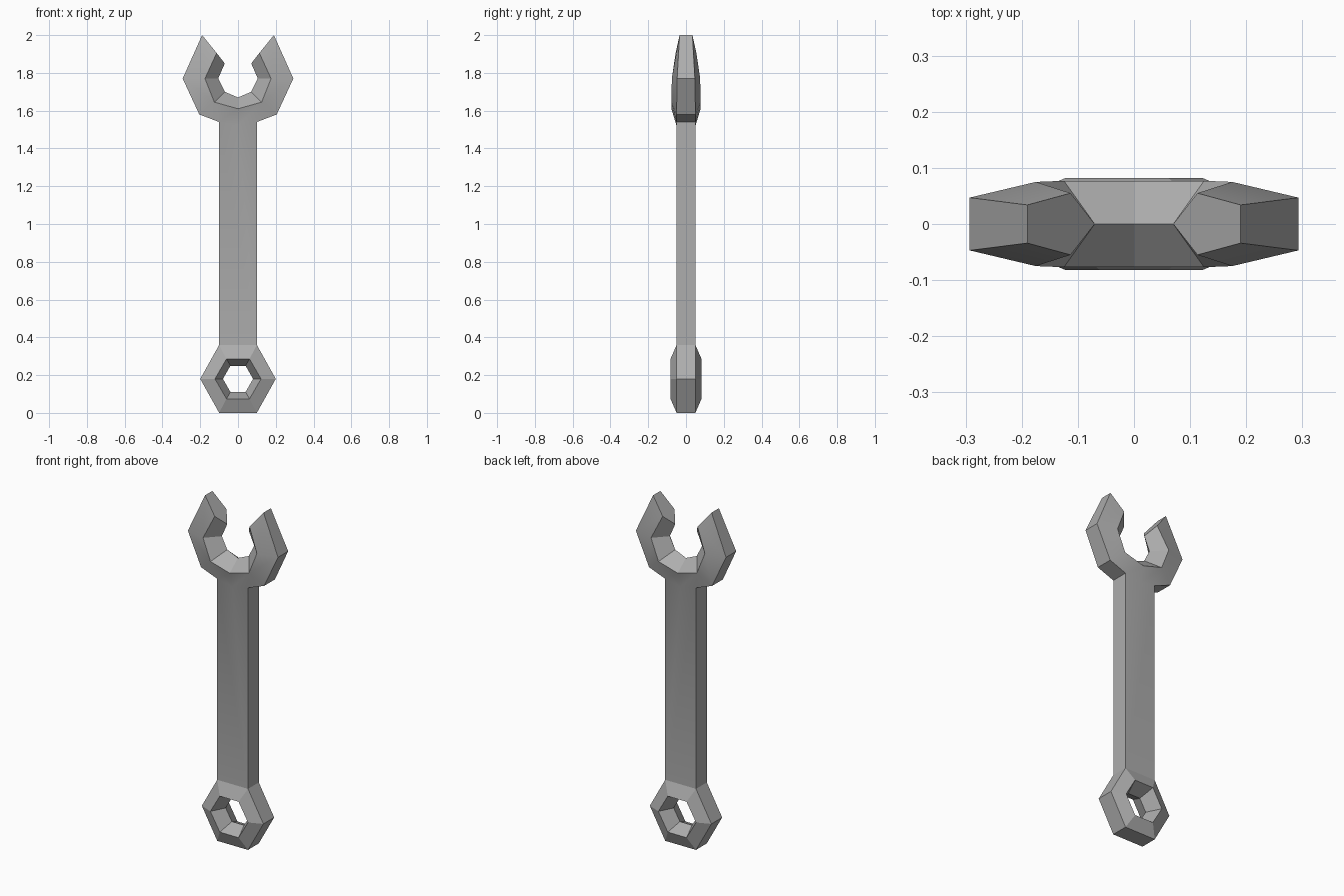
import bpy, bmesh
from math import cos, sin, pi, radians
from mathutils import Vector

cube = bpy.data.objects.get("Cube")
if cube:
    bpy.data.objects.remove(cube)

steel = bpy.data.materials.new("steel_grey")
steel.use_nodes = True
colour = (0.42, 0.42, 0.42, 1)
steel.diffuse_color = colour
steel.node_tree.nodes["Principled BSDF"].inputs["Base Color"].default_value = colour

HALF_W, HALF_T = 0.1, 0.05          # handle half width and half thickness
RING_Z, RING_R = 0.18, 0.2
bm = bmesh.new()


def face(points):
    bm.faces.new([bm.verts.new(p) for p in points])


def section(outer, ridge, inner, outer_y, ridge_y):
    """Five-point section: outer wall, two ridges and a sharp inner edge."""
    (ox, oz), (rx, rz), (ix, iz) = outer, ridge, inner
    return [Vector(p) for p in ((ox, -outer_y, oz), (rx, -ridge_y, rz), (ix, 0, iz),
                                (rx, ridge_y, rz), (ox, outer_y, oz))]


def mirrored(s):
    return [Vector((-p.x, p.y, p.z)) for p in s]


def join(a, b, wall=True):
    for i in range(5 if wall else 4):
        j = (i + 1) % 5
        face([a[i], a[j], b[j], b[i]])


# Box-end ring: six sections, with the top wall left open for the handle
ring = []
for k in range(6):
    c, s = cos(k * pi / 3), sin(k * pi / 3)
    pts = [(r * c, RING_Z + r * s * f) for r, f in ((RING_R, 1.035), (0.122, 1), (0.08, 1))]
    ring.append(section(*pts, HALF_T, 0.082))
for k in range(6):
    join(ring[k], ring[(k + 1) % 6], wall=(k != 1))

# Open jaw: sections from the tip down to the throat, mirrored
tip = section((0.19, 2.0), (0.113, 1.905), (0.07, 1.85), 0.034, 0.055)
side = section((0.293, 1.77), (0.175, 1.77), (0.105, 1.77), 0.047, 0.075)
heel = section((0.205, 1.58), (0.125, 1.645), (0.07, 1.70), 0.05, 0.077)
throat = section((0, 1.52), (0, 1.61), (0, 1.67), HALF_T, 0.077)
for flip in (list, mirrored):
    t, s, h, m = (flip(x) for x in (tip, side, heel, throat))
    face(t)
    join(t, s)
    join(s, h)
    for i in (1, 2):
        face([h[i], h[i + 1], m[i + 1], m[i]])
    sx = HALF_W if h[0].x > 0 else -HALF_W
    front, back = Vector((sx, -HALF_T, 1.54)), Vector((sx, HALF_T, 1.54))
    face([h[0], h[1], m[1], m[0], front])
    face([h[4], h[3], m[3], m[4], back])
    face([h[0], front, back, h[4]])
    # Handle side
    low = ring[1] if sx > 0 else ring[2]
    face([low[0], low[4], back, front])

# Handle front and back
for i, y in ((0, -HALF_T), (4, HALF_T)):
    face([ring[2][i], ring[1][i], (HALF_W, y, 1.54), (0, y, 1.52), (-HALF_W, y, 1.54)])

bmesh.ops.remove_doubles(bm, verts=bm.verts, dist=0.0005)
bmesh.ops.recalc_face_normals(bm, faces=bm.faces)
mesh = bpy.data.meshes.new("spanner")
bm.to_mesh(mesh)
bm.free()
mesh.materials.append(steel)
spanner = bpy.data.objects.new("spanner", mesh)
bpy.context.collection.objects.link(spanner)
bpy.context.view_layer.objects.active = spanner
spanner.select_set(True)
bpy.ops.object.shade_smooth_by_angle(angle=radians(22))
